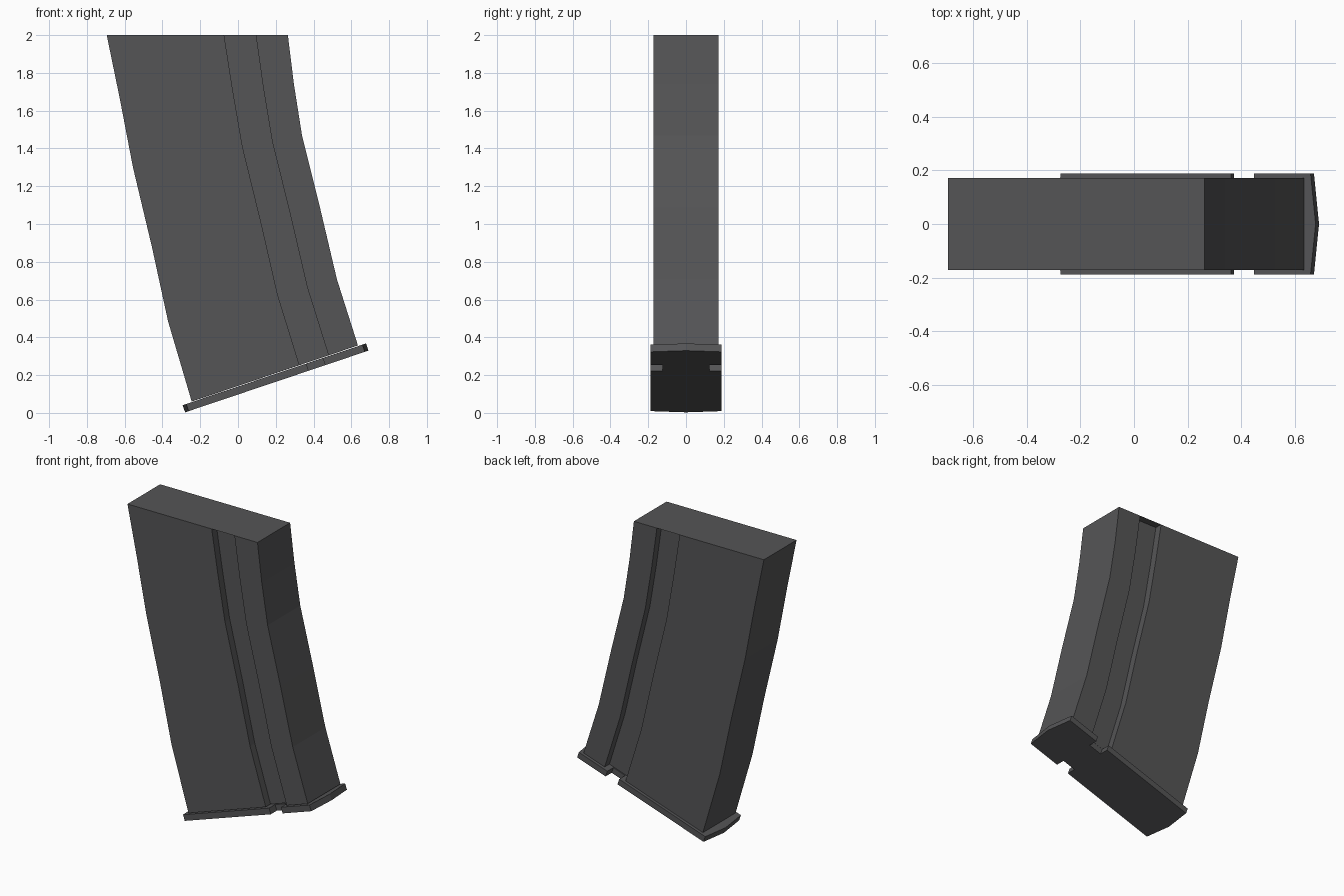
import bpy, bmesh
from math import radians
from mathutils import Matrix, Vector

cube = bpy.data.objects.get("Cube")
if cube:
    bpy.data.objects.remove(cube)

grey = bpy.data.materials.new("dark_grey")
grey.use_nodes = True
colour = (0.09, 0.09, 0.093, 1)
grey.diffuse_color = colour
grey.node_tree.nodes["Principled BSDF"].inputs["Base Color"].default_value = colour


def finish(name, bm):
    bmesh.ops.recalc_face_normals(bm, faces=bm.faces)
    mesh = bpy.data.meshes.new(name)
    bm.to_mesh(mesh)
    bm.free()
    mesh.materials.append(grey)
    obj = bpy.data.objects.new(name, mesh)
    bpy.context.collection.objects.link(obj)
    return obj


# Curved body: a grooved section lofted along rear and front edge points (x, z)
rear = [(-.245, .06), (-.37, .484), (-.456, .88), (-.556, 1.30), (-.627, 1.67), (-.695, 2)]
front = [(.635, .357), (.524, .706), (.434, 1.087), (.339, 1.468), (.296, 1.74), (.264, 2)]
W, FLOOR = .172, .122
G0, G1 = .648, .823
half = [(0, W), (G0, W), (G0, FLOOR), (G1, FLOOR), (G1, W), (1, W)]
section = half + [(t, -y) for t, y in reversed(half)]

bm = bmesh.new()
rows = []
for a, b in zip(rear, front):
    a, b = Vector(a), Vector(b)
    row = []
    for t, y in section:
        p = a.lerp(b, t)
        row.append(bm.verts.new((p.x, y, p.y)))
    rows.append(row)
n = len(section)
for low, high in zip(rows, rows[1:]):
    for i in range(n):
        j = (i + 1) % n
        bm.faces.new((low[i], low[j], high[j], high[i]))
bm.faces.new(rows[0][::-1])
# The top face is a full rectangle that closes the grooves
bm.faces.new([v for v, (t, y) in zip(rows[-1], section) if abs(y) == W])
finish("magazine_body", bm)

# Tilted base plate with pointed ends and a notch on each side
L, PW, THICK, POINT = 1.024, .188, .04, .02
side = [(0, 0), (POINT, PW), (.69, PW), (.69, .125), (.782, .125), (.782, PW), (L - POINT, PW), (L, 0)]
outline = side + [(u, -y) for u, y in reversed(side[1:-1])]
bm = bmesh.new()
base = bm.faces.new([bm.verts.new((u, y, 0)) for u, y in outline])
ext = bmesh.ops.extrude_face_region(bm, geom=[base], use_keep_orig=True)
top = [g for g in ext["geom"] if isinstance(g, bmesh.types.BMVert)]
bmesh.ops.translate(bm, verts=top, vec=(0, 0, THICK))
place = Matrix.Translation((-.28, 0, .003)) @ Matrix.Rotation(radians(-18.6), 4, 'Y')
bmesh.ops.transform(bm, matrix=place, verts=bm.verts)
finish("base_plate", bm)
